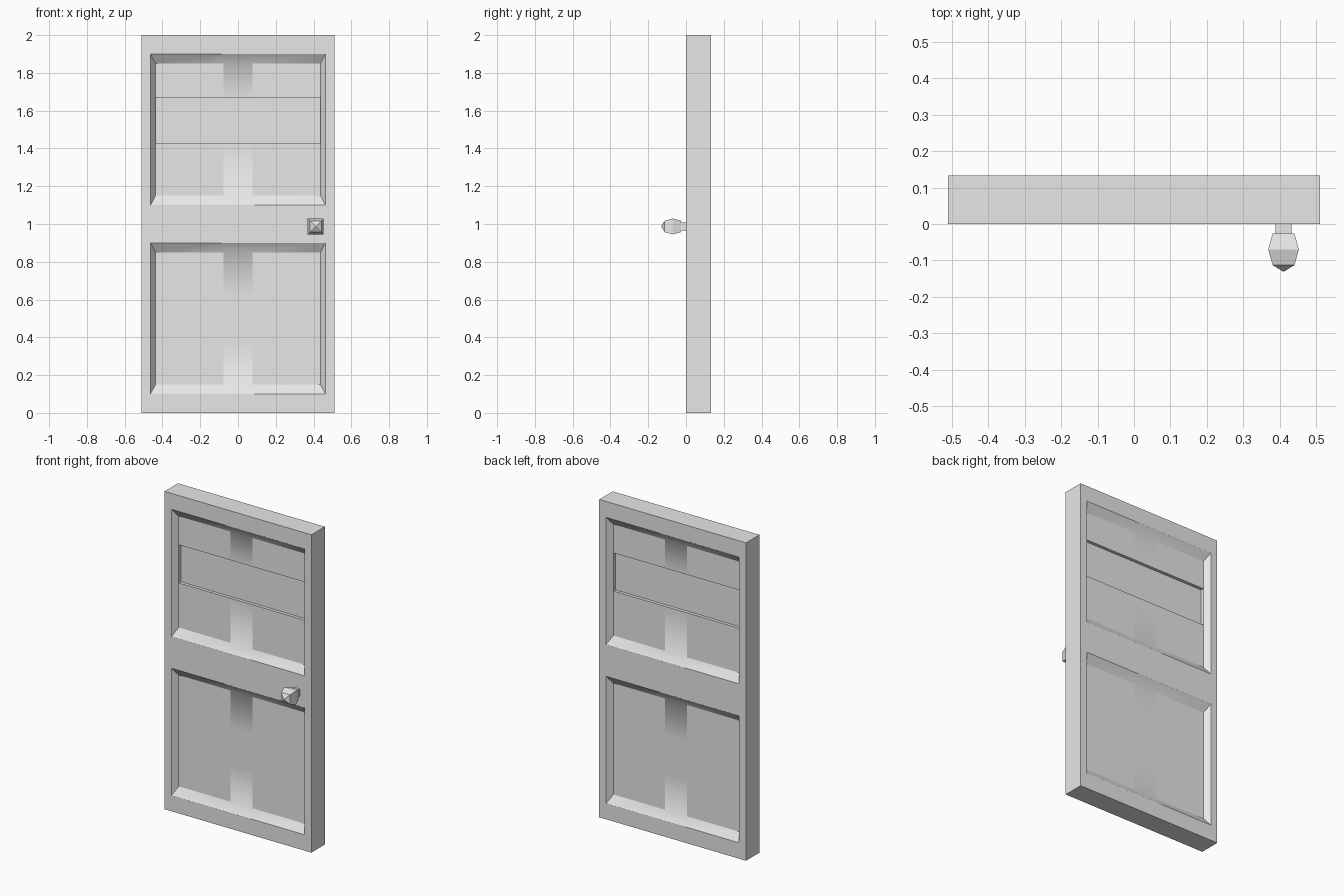
import bpy
import bmesh

cube = bpy.data.objects.get("Cube")
if cube:
    bpy.data.objects.remove(cube, do_unlink=True)

# Single grey finish
GREY = (0.8, 0.8, 0.8, 1.0)
mat = bpy.data.materials.new("plain_grey")
mat.use_nodes = True
mat.diffuse_color = GREY
mat.node_tree.nodes["Principled BSDF"].inputs["Base Color"].default_value = GREY

HALF_W, HEIGHT, THICK = 0.511, 2.0, 0.133
OUTER, INNER, STRIP = 0.463, 0.437, 0.077   # recess half widths
BEVEL, DEPTH, SLOT = 0.05, 0.035, 0.02


def finish(bm, name):
    mesh = bpy.data.meshes.new(name)
    bm.to_mesh(mesh)
    bm.free()
    mesh.materials.append(mat)
    obj = bpy.data.objects.new(name, mesh)
    bpy.context.collection.objects.link(obj)
    return obj


bm = bmesh.new()


def quad(points, smooth=False):
    """Add (x, z, depth) points as a face on the front, and its twin on the back."""
    front = bm.faces.new([bm.verts.new((x, d, z)) for x, z, d in points])
    back = bm.faces.new([bm.verts.new((x, THICK - d, z)) for x, z, d in reversed(points)])
    front.smooth = back.smooth = smooth


def rect(x0, x1, z0, z1, d, smooth=False):
    quad([(x0, z0, d), (x1, z0, d), (x1, z1, d), (x0, z1, d)], smooth)


def side_walls(xo, xi, z0, z1, zi0, zi1, d0, d1):
    """Left and right walls of a recess."""
    quad([(-xo, z0, d0), (-xi, zi0, d1), (-xi, zi1, d1), (-xo, z1, d0)])
    quad([(xi, zi0, d1), (xo, z0, d0), (xo, z1, d0), (xi, zi1, d1)])


def recess(z0, z1, rows, slotted):
    """Sunken panel with sloping borders and a softly shaded centre strip."""
    lo, hi = z0 + BEVEL, z1 - BEVEL
    outer = (-OUTER, -STRIP, STRIP, OUTER)
    inner = (-INNER, -STRIP, STRIP, INNER)
    side_walls(OUTER, INNER, z0, z1, lo, hi, 0, DEPTH)
    levels = [lo, *rows, hi]
    for i in range(3):
        a, b, c, e = outer[i], outer[i + 1], inner[i], inner[i + 1]
        quad([(a, z0, 0), (b, z0, 0), (e, lo, DEPTH), (c, lo, DEPTH)], True)
        quad([(c, hi, DEPTH), (e, hi, DEPTH), (b, z1, 0), (a, z1, 0)], True)
        for k in range(3):
            if not (slotted and k == 1):
                rect(c, e, levels[k], levels[k + 1], DEPTH, i == 1)
    if slotted:
        # Shallow horizontal slot across the panel
        s0, s1 = rows
        deep = DEPTH + SLOT
        rect(-INNER, INNER, s0, s1, deep)
        side_walls(INNER, INNER, s0, s1, s0, s1, DEPTH, deep)
        quad([(-INNER, s0, DEPTH), (INNER, s0, DEPTH), (INNER, s0, deep), (-INNER, s0, deep)])
        quad([(-INNER, s1, deep), (INNER, s1, deep), (INNER, s1, DEPTH), (-INNER, s1, DEPTH)])


# Stiles and rails
rect(-HALF_W, -OUTER, 0, HEIGHT, 0)
rect(OUTER, HALF_W, 0, HEIGHT, 0)
for z0, z1 in ((0, 0.1), (0.9, 1.1), (1.9, HEIGHT)):
    rect(-OUTER, OUTER, z0, z1, 0)

# Lower and upper panels
recess(0.1, 0.9, (0.38, 0.62), False)
recess(1.1, 1.9, (1.43, 1.67), True)

# Outer edges of the slab, each half as deep as the door
mid = THICK / 2
W, H = HALF_W, HEIGHT
corners = [(-W, 0), (W, 0), (W, H), (-W, H)]
for i, (x0, z0) in enumerate(corners):
    x1, z1 = corners[(i + 1) % 4]
    quad([(x0, z0, mid), (x1, z1, mid), (x1, z1, 0), (x0, z0, 0)])

bmesh.ops.remove_doubles(bm, verts=bm.verts, dist=0.0005)
finish(bm, "door_slab")


def square_lathe(name, profile, x, z):
    """Square sections (half size, y) joined along y, capped at both ends."""
    bm = bmesh.new()
    rings = [[bm.verts.new((x + sx * r, y, z + sz * r))
              for sx, sz in ((-1, -1), (1, -1), (1, 1), (-1, 1))] for r, y in profile]
    for a, b in zip(rings, rings[1:]):
        for i in range(4):
            j = (i + 1) % 4
            bm.faces.new((a[i], a[j], b[j], b[i]))
    bm.faces.new(rings[0])
    bm.faces.new(rings[-1])
    bmesh.ops.remove_doubles(bm, verts=bm.verts, dist=0.0005)
    bmesh.ops.recalc_face_normals(bm, faces=bm.faces)
    return finish(bm, name)


# Faceted knob on a short square stem, front only
KNOB_X, KNOB_Z = 0.411, 0.987
square_lathe("knob_stem", [(0.022, 0.005), (0.022, -0.03)], KNOB_X, KNOB_Z)
square_lathe("door_knob", [(0.03, -0.026), (0.042, -0.07), (0.03, -0.113), (0.001, -0.131)],
             KNOB_X, KNOB_Z)
